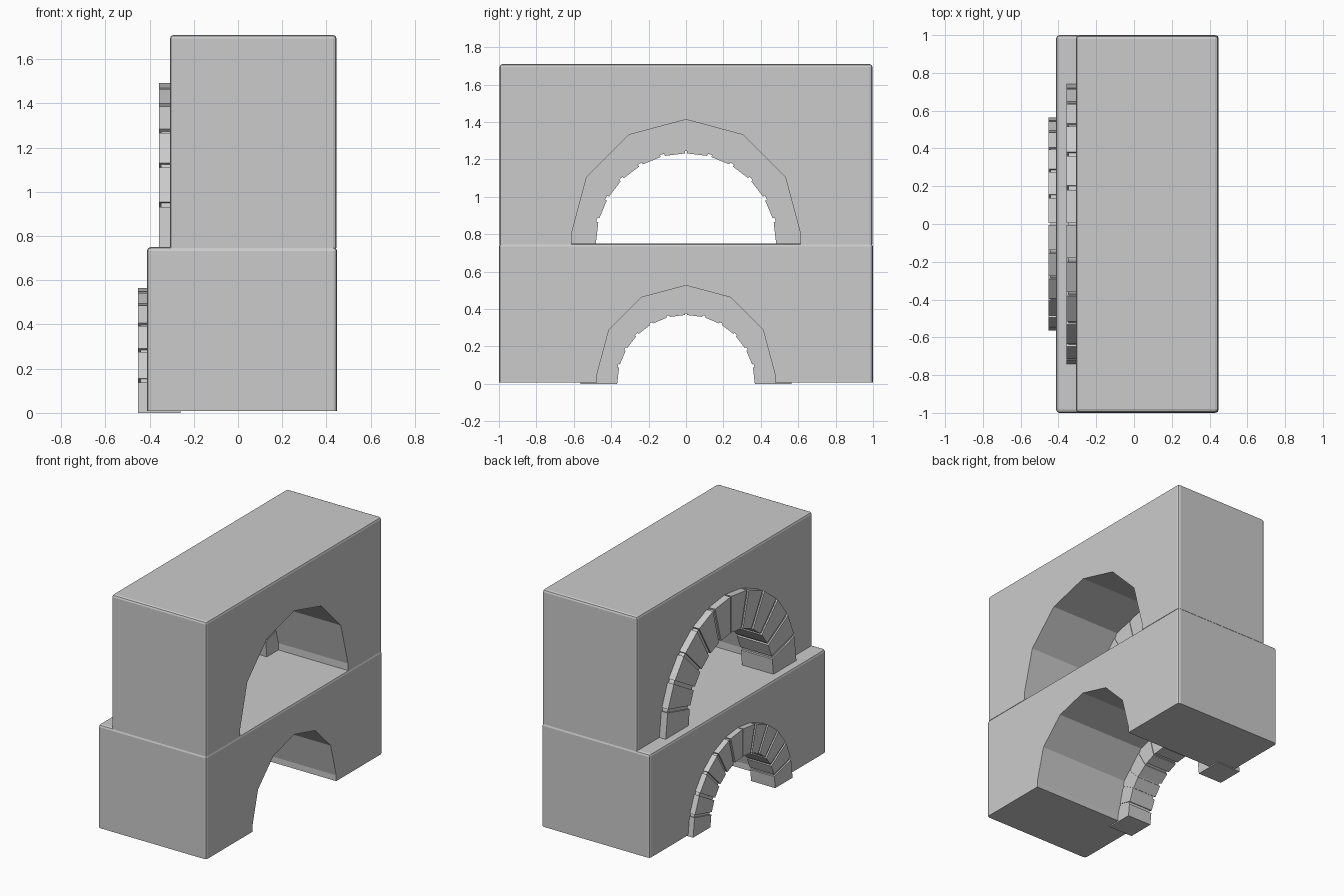
import bpy, bmesh
from math import sin, cos, radians

if "Cube" in bpy.data.objects:
    bpy.data.objects.remove(bpy.data.objects["Cube"])


def prism(bm, pts, x0, x1):
    """Extrude a y-z outline along x."""
    a = [bm.verts.new((x0, y, z)) for y, z in pts]
    b = [bm.verts.new((x1, y, z)) for y, z in pts]
    bm.faces.new(a)
    bm.faces.new(b[::-1])
    n = len(pts)
    for i in range(n):
        j = (i + 1) % n
        bm.faces.new((a[i], b[i], b[j], a[j]))


def finish(bm, name):
    bmesh.ops.recalc_face_normals(bm, faces=bm.faces)
    me = bpy.data.meshes.new(name)
    bm.to_mesh(me)
    bm.free()
    ob = bpy.data.objects.new(name, me)
    bpy.context.collection.objects.link(ob)
    return ob


def wall(name, x0, x1, half, z0, z1, zc, r):
    """Block with a faceted arch opening and rounded outer edges."""
    arch = [(-r * cos(radians(a)), zc + r * sin(radians(a))) for a in range(0, 181, 30)]
    pts = [(-half, z1), (-half, z0), (-r, z0)] + arch + [(r, z0), (half, z0), (half, z1)]
    bm = bmesh.new()
    prism(bm, pts, x0, x1)

    def rim(e):
        v, w = e.verts
        corner = all(abs(q.co.y) > half - 1e-4 for q in (v, w))
        top = all(q.co.z > z1 - 1e-4 for q in (v, w))
        bottom = all(q.co.z < z0 + 1e-4 for q in (v, w))
        return (corner or top) and not bottom

    edges = [e for e in bm.edges if rim(e)]
    bmesh.ops.bevel(bm, geom=edges, offset=0.017, segments=2, profile=0.5, affect='EDGES')
    return finish(bm, name)


def polar(r, deg, z0, shift=0.0):
    a = radians(deg)
    return (r * cos(a) - shift * sin(a), z0 + r * sin(a) + shift * cos(a))


def arch_trim(name, x0, x1, z0, r_in, r_out, gap):
    """Twelve wedge stones with parallel joints, and recessed mortar between them."""
    bm = bmesh.new()
    for k in range(12):
        a, b = 15 * k, 15 * (k + 1)
        ga = 0 if k == 0 else gap * (0.5 if a == 90 else 1)
        gb = 0 if k == 11 else gap * (0.5 if b == 90 else 1)
        prism(bm, [polar(r_in, a, z0, ga), polar(r_out, a, z0, ga),
                   polar(r_out, b, z0, -gb), polar(r_in, b, z0, -gb)], x0, x1)
    finish(bm, name + "_stones")

    bm = bmesh.new()
    angles = [3] + list(range(15, 180, 15)) + [177]
    d = gap * 1.0
    pts = [polar(r_in + d, a, z0) for a in angles]
    pts += [polar(r_out - d, a, z0) for a in reversed(angles)]
    prism(bm, pts, x0 + 0.01, x1 - 0.004)
    finish(bm, name + "_mortar")


# Lower tier
wall("lower_wall", -0.412, 0.448, 1.0, 0.008, 0.75, 0.05, 0.476)
arch_trim("lower_arch", -0.452, -0.26, 0.0, 0.368, 0.565, 0.009)

# Upper tier
wall("upper_wall", -0.308, 0.446, 0.997, 0.745, 1.71, 0.80, 0.613)
arch_trim("upper_arch", -0.358, -0.108, 0.75, 0.482, 0.742, 0.012)
